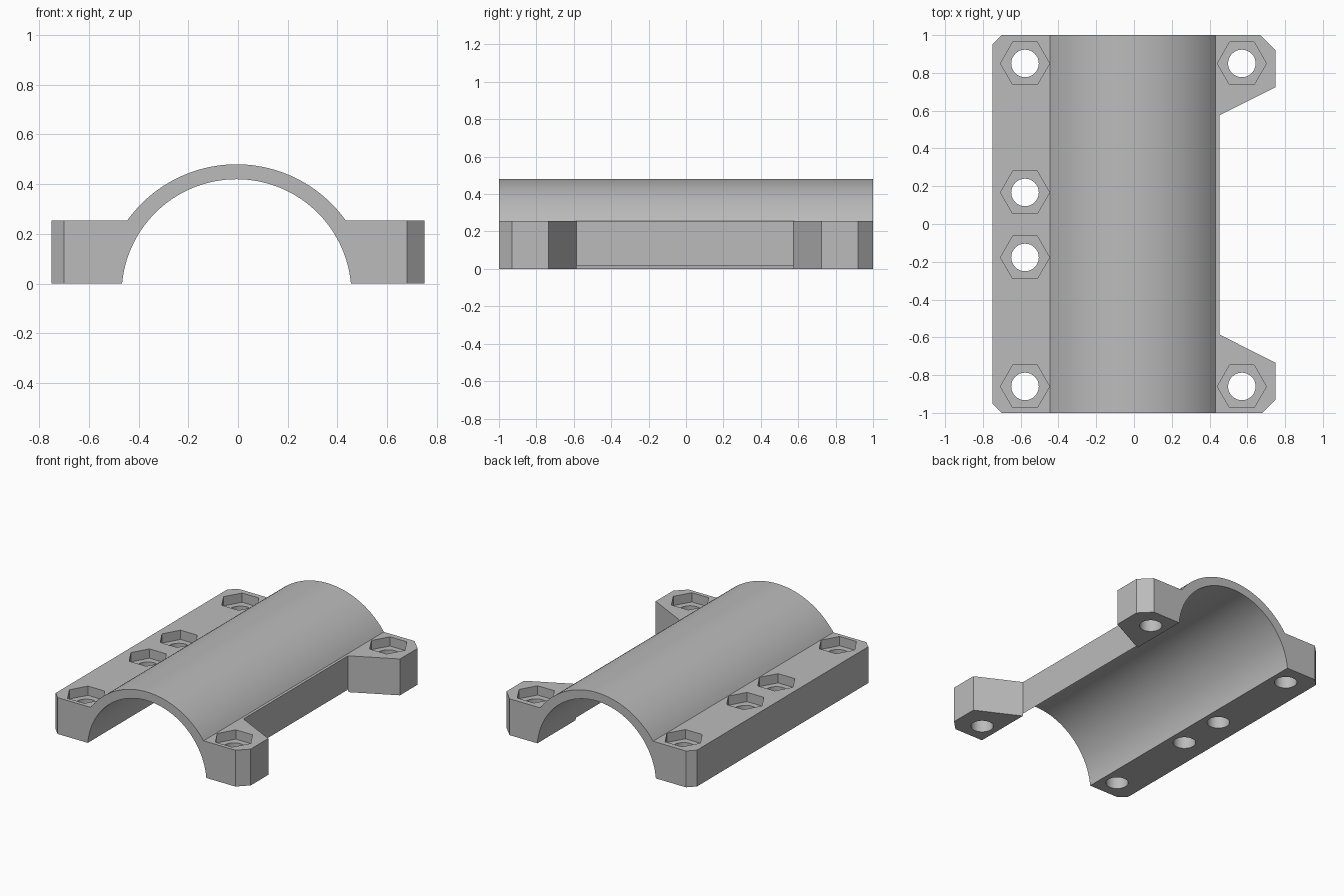
import bpy, bmesh
from math import cos, sin, pi, asin
from mathutils import Vector

cube = bpy.data.objects.get("Cube")
if cube:
    bpy.data.objects.remove(cube)

grey = bpy.data.materials.new("plain grey")
grey.use_nodes = True
COLOR = (0.5, 0.5, 0.5, 1)
grey.diffuse_color = COLOR
grey.node_tree.nodes["Principled BSDF"].inputs["Base Color"].default_value = COLOR


def prism(name, outlines, direction):
    """Extrude closed 3D outlines along a direction into one object."""
    bm = bmesh.new()
    for outline in outlines:
        face = bm.faces.new([bm.verts.new(p) for p in outline])
        top = bmesh.ops.extrude_face_region(bm, geom=[face])["geom"]
        verts = [v for v in top if isinstance(v, bmesh.types.BMVert)]
        bmesh.ops.translate(bm, verts=verts, vec=Vector(direction))
    bmesh.ops.recalc_face_normals(bm, faces=bm.faces)
    mesh = bpy.data.meshes.new(name)
    bm.to_mesh(mesh)
    bm.free()
    mesh.materials.append(grey)
    obj = bpy.data.objects.new(name, mesh)
    bpy.context.collection.objects.link(obj)
    return obj


def arc(cx, cz, radius, z_end, steps=64):
    """Arch points from right to left, ending at height z_end."""
    a = asin((z_end - cz) / radius)
    angles = [a + (pi - 2 * a) * i / steps for i in range(steps + 1)]
    return [(cx + radius * cos(t), cz + radius * sin(t)) for t in angles]


def ring(x, y, z, radius, sides):
    return [(x + radius * cos(2 * pi * i / sides),
             y + radius * sin(2 * pi * i / sides), z) for i in range(sides)]


def boolean(obj, cutter, operation):
    mod = obj.modifiers.new(operation, "BOOLEAN")
    mod.object, mod.operation, mod.solver = cutter, operation, "EXACT"
    bpy.context.view_layer.objects.active = obj
    bpy.ops.object.modifier_apply(modifier=mod.name)
    bpy.data.objects.remove(cutter)


CX, FLANGE = -0.006, 0.255

# Arched cross-section with flat flanges
section = ([(0.9, 0), (0.9, FLANGE)] + arc(CX, -0.06, 0.54, FLANGE)
           + [(-0.9, FLANGE), (-0.9, 0)] + arc(CX, -0.042, 0.462, 0)[::-1])
clamp = prism("clamp_half", [[(x, -1.1, z) for x, z in section]], (0, 2.2, 0))

# Plan outline: full left flange, two corner lugs on the other side
plan = [(-0.75, -0.95), (-0.70, -1), (0.68, -1), (0.75, -0.93),
        (0.75, -0.735), (0.452, -0.585), (0.452, 0.575), (0.75, 0.725),
        (0.75, 0.92), (0.67, 1), (-0.70, 1), (-0.75, 0.95)]
boolean(clamp, prism("plan_cutter", [[(x, y, -0.2) for x, y in plan]], (0, 0, 1)),
        "INTERSECT")

# Hexagonal nut pockets and bolt holes
bolts = [(-0.577, y) for y in (-0.86, -0.177, 0.167, 0.85)]
bolts += [(0.571, y) for y in (-0.86, 0.85)]
pockets = [ring(x, y, FLANGE - 0.065, 0.13, 6) for x, y in bolts]
boolean(clamp, prism("pocket_cutter", pockets, (0, 0, 0.2)), "DIFFERENCE")
holes = [ring(x, y, -0.1, 0.073, 32) for x, y in bolts]
boolean(clamp, prism("hole_cutter", holes, (0, 0, 0.5)), "DIFFERENCE")

bpy.ops.object.select_all(action="DESELECT")
clamp.select_set(True)
bpy.context.view_layer.objects.active = clamp
bpy.ops.object.shade_smooth_by_angle(angle=pi / 7)
